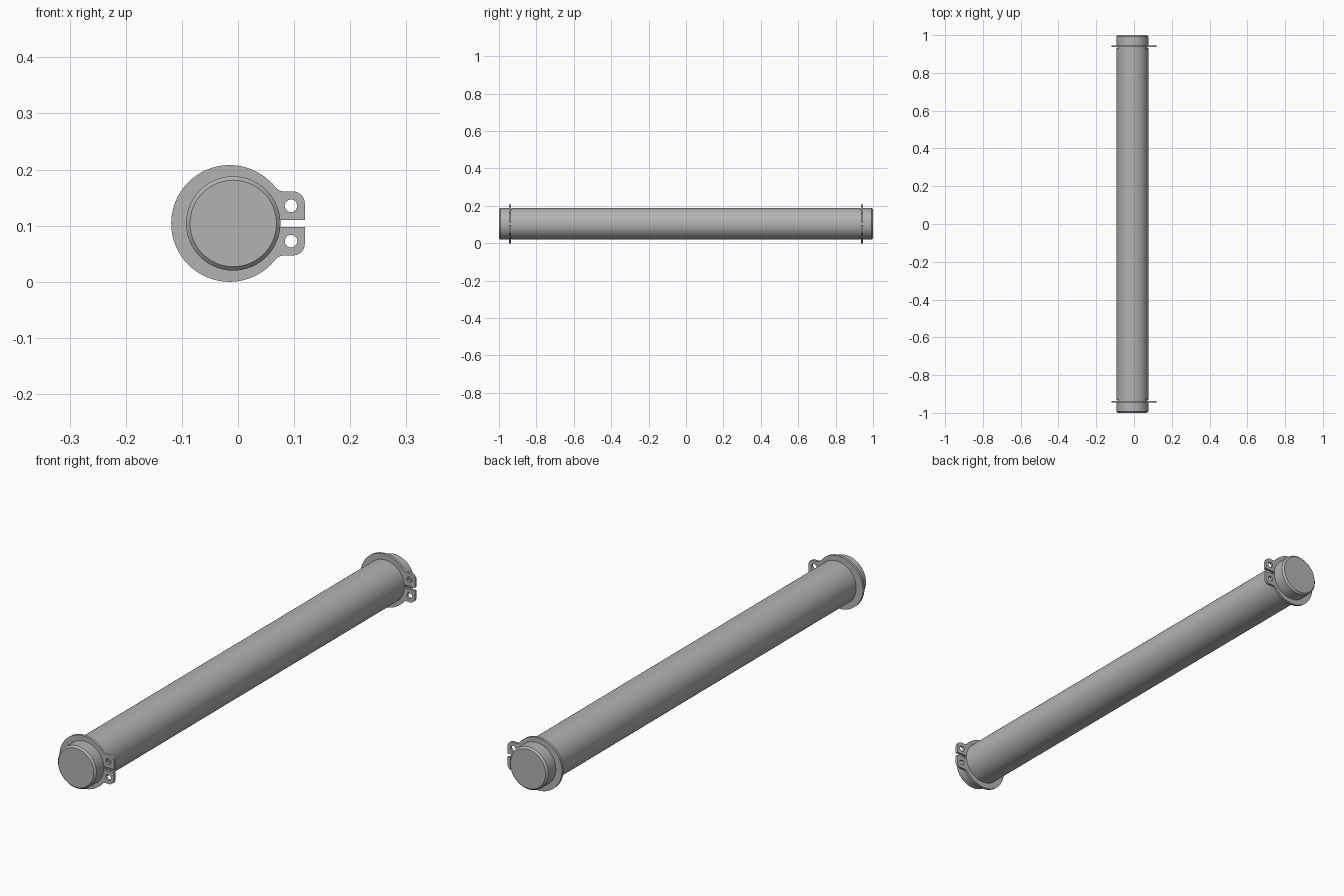
import bpy
import bmesh
from math import sin, cos, asin, atan2, sqrt, pi, radians

cube = bpy.data.objects.get("Cube")
if cube:
    bpy.data.objects.remove(cube, do_unlink=True)

# Single steel colour
steel = bpy.data.materials.new("grey steel")
steel.use_nodes = True
GREY = (0.45, 0.45, 0.45, 1)
steel.diffuse_color = GREY
steel.node_tree.nodes["Principled BSDF"].inputs["Base Color"].default_value = GREY

AXIS_Z = 0.104
SHAFT_X, SHAFT_R, GROOVE_R, CHAMFER = -0.0085, 0.084, 0.08, 0.007
RING_X, RING_R = -0.015, 0.104
RING_Y, RING_T = 0.941, 0.010


def arc(cx, cy, r, a, b, n):
    return [(cx + r * cos(a + (b - a) * i / n), cy + r * sin(a + (b - a) * i / n))
            for i in range(n + 1)]


def finish(obj):
    obj.data.materials.clear()
    obj.data.materials.append(steel)
    bpy.ops.object.select_all(action='DESELECT')
    obj.select_set(True)
    bpy.context.view_layer.objects.active = obj
    bpy.ops.object.shade_smooth_by_angle(angle=radians(30))


def add_mesh(name, bm):
    bmesh.ops.remove_doubles(bm, verts=bm.verts, dist=1e-5)
    bmesh.ops.recalc_face_normals(bm, faces=bm.faces)
    mesh = bpy.data.meshes.new(name)
    bm.to_mesh(mesh)
    bm.free()
    obj = bpy.data.objects.new(name, mesh)
    bpy.context.collection.objects.link(obj)
    return obj


# Shaft: lathed half profile (radius, y) with end chamfer and groove, mirrored
g_out, g_in = RING_Y + RING_T / 2, RING_Y - RING_T / 2 - 0.004
half = [(0, 1), (SHAFT_R - CHAMFER, 1), (SHAFT_R, 1 - CHAMFER), (SHAFT_R, g_out),
        (GROOVE_R, g_out), (GROOVE_R, g_in), (SHAFT_R, g_in)]
profile = half + [(r, -y) for r, y in reversed(half)]
bm = bmesh.new()
verts = [bm.verts.new((r, y, 0)) for r, y in profile]
edges = [bm.edges.new(pair) for pair in zip(verts, verts[1:])]
bmesh.ops.spin(bm, geom=verts + edges, cent=(0, 0, 0), axis=(0, 1, 0),
               angle=2 * pi, steps=96)
shaft = add_mesh("shaft", bm)
shaft.location = (SHAFT_X, 0, AXIS_Z)
finish(shaft)

# Retaining ring outline: eccentric ring, filleted lugs, narrow gap
GAP, LUG_X, LUG_H, FILLET, CORNER = 0.006, 0.119, 0.057, 0.02, 0.021
fil_x = sqrt((RING_R + FILLET) ** 2 - (LUG_H + FILLET) ** 2)
tangent = atan2(LUG_H + FILLET, fil_x)
upper = arc(SHAFT_X, 0, GROOVE_R, pi, asin(GAP / GROOVE_R), 40)
upper.append((LUG_X, GAP))
upper += arc(LUG_X - CORNER, LUG_H - CORNER, CORNER, 0, pi / 2, 10)
upper += arc(RING_X + fil_x, LUG_H + FILLET, FILLET, 1.5 * pi, pi + tangent, 8)
upper += arc(RING_X, 0, RING_R, tangent, pi, 40)[1:]
outline = upper + [(x, -y) for x, y in reversed(upper)][1:-1]
holes = [arc(0.0945, s * 0.0315, 0.0112, 0, 2 * pi, 24)[:-1] for s in (1, -1)]


def retaining_ring(name, y):
    curve = bpy.data.curves.new(name + " outline", 'CURVE')
    curve.dimensions = '2D'
    curve.fill_mode = 'BOTH'
    curve.extrude = RING_T / 2
    for pts in [outline] + holes:
        spline = curve.splines.new('POLY')
        spline.points.add(len(pts) - 1)
        for p, (u, v) in zip(spline.points, pts):
            p.co = (u, v, 0, 1)
        spline.use_cyclic_u = True
    helper = bpy.data.objects.new(name + " helper", curve)
    bpy.context.collection.objects.link(helper)
    bpy.context.view_layer.update()
    depsgraph = bpy.context.evaluated_depsgraph_get()
    solid = bpy.data.meshes.new_from_object(helper.evaluated_get(depsgraph))
    bm = bmesh.new()
    bm.from_mesh(solid)
    bpy.data.objects.remove(helper, do_unlink=True)
    bpy.data.meshes.remove(solid)
    ring = add_mesh(name, bm)
    ring.rotation_euler.x = pi / 2
    ring.location = (0, y, AXIS_Z)
    finish(ring)


retaining_ring("front_retaining_ring", -RING_Y)
retaining_ring("back_retaining_ring", RING_Y)
